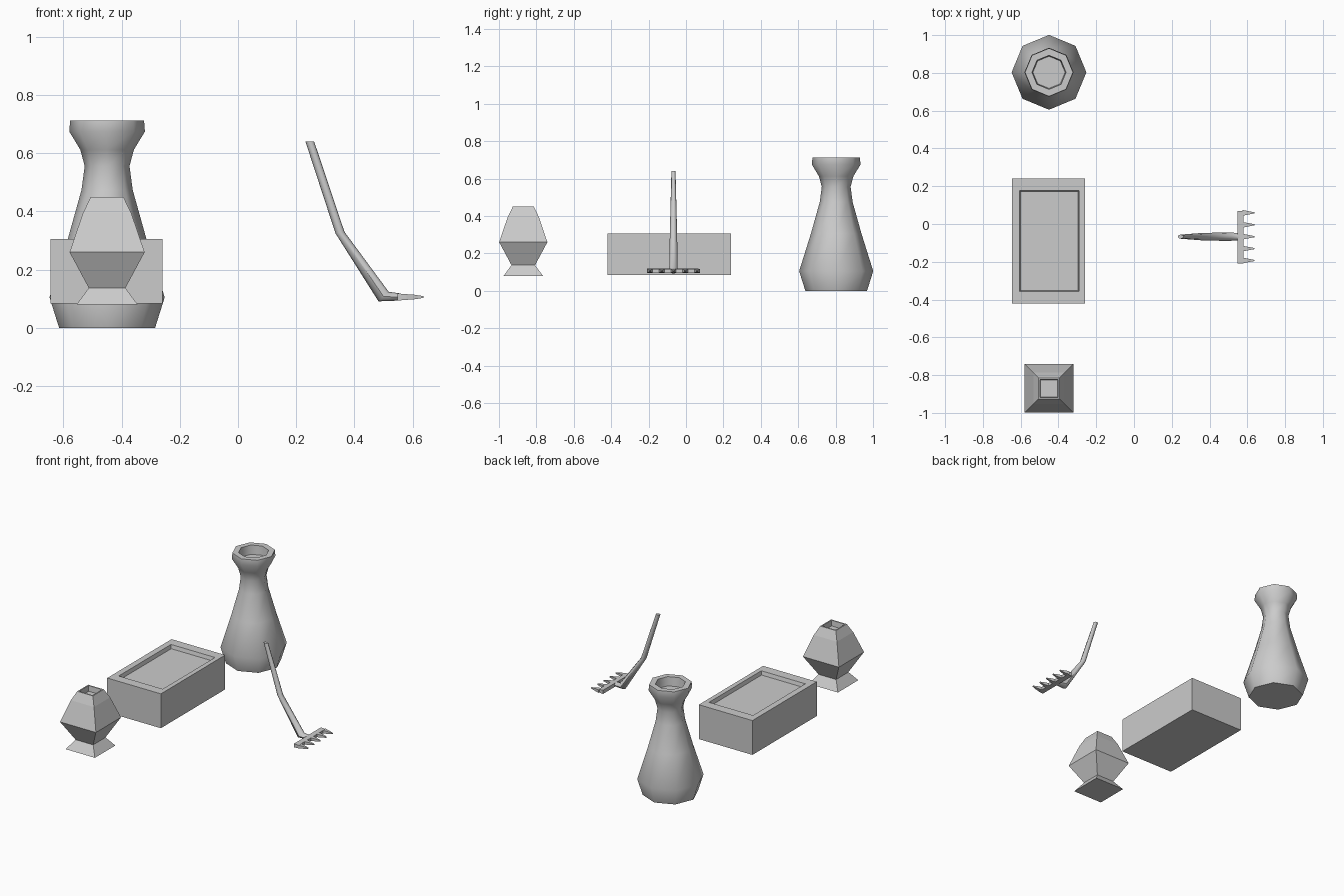
import bpy
from math import cos, sin, pi, sqrt, radians

if "Cube" in bpy.data.objects:
    bpy.data.objects.remove(bpy.data.objects["Cube"])


def loft(name, rings, smooth=False):
    """Skin a list of equal-length vertex rings and cap both ends."""
    n = len(rings[0])
    verts = [v for ring in rings for v in ring]
    faces = [tuple(reversed(range(n))), tuple(range(len(verts) - n, len(verts)))]
    for k in range(len(rings) - 1):
        for i in range(n):
            j = (i + 1) % n
            faces.append((k*n + i, k*n + j, (k+1)*n + j, (k+1)*n + i))
    mesh = bpy.data.meshes.new(name)
    mesh.from_pydata(verts, [], faces)
    obj = bpy.data.objects.new(name, mesh)
    bpy.context.collection.objects.link(obj)
    bpy.context.view_layer.objects.active = obj
    obj.select_set(True)
    bpy.ops.object.mode_set(mode='EDIT')
    bpy.ops.mesh.select_all(action='SELECT')
    bpy.ops.mesh.normals_make_consistent(inside=False)
    bpy.ops.object.mode_set(mode='OBJECT')
    if smooth:
        bpy.ops.object.shade_smooth_by_angle(angle=radians(46))
    obj.select_set(False)
    return obj


def polygon(cx, cy, z, r, n, turn=0):
    return [(cx + r*cos(turn + 2*pi*i/n), cy + r*sin(turn + 2*pi*i/n), z) for i in range(n)]


def rect(x0, x1, y0, y1, z):
    return [(x0, y0, z), (x1, y0, z), (x1, y1, z), (x0, y1, z)]


# Tall eight-sided vase with recessed mouth
tall = [(.165, 0), (.198, .105), (.135, .306), (.088, .474), (.077, .556),
        (.092, .612), (.130, .675), (.127, .713), (.090, .713), (.085, .655)]
loft("tall_vase", [polygon(-.45, .803, z, r, 8) for r, z in tall], True)

# Small square vase with recessed mouth
small = [(.105, .08), (.063, .137), (.129, .26), (.083, .395),
         (.056, .45), (.048, .45), (.045, .415)]
loft("square_vase", [polygon(-.45, -.87, z, h*sqrt(2), 4, pi/4) for h, z in small])

# Planter box with shallow tray
loft("planter_box", [rect(-.645, -.26, -.42, .24, .083),
                     rect(-.645, -.26, -.42, .24, .306),
                     rect(-.606, -.29, -.358, .178, .306),
                     rect(-.600, -.296, -.352, .172, .282)])

# Bent rake handle: inner point, outer point, half width along y
Y = -.067
path = [((.232, .64), (.262, .64), .011), ((.335, .325), (.366, .33), .019),
        ((.483, .091), (.518, .124), .023), ((.56, .094), (.56, .118), .018)]
rings = []
for (xa, za), (xb, zb), w in path:
    cx, cz, dx, dz = (xa+xb)/2, (za+zb)/2, (xb-xa)/2, (zb-za)/2
    rings.append([(cx + dx*cos(a), Y + w*sin(a), cz + dz*cos(a))
                  for a in (2*pi*i/8 for i in range(8))])
loft("rake_handle", rings, True)


def slab(x, y0, y1, h):
    return [(x, y0, .106 - h), (x, y1, .106 - h), (x, y1, .106 + h), (x, y0, .106 + h)]


# Rake crossbar and five tapered tines
loft("rake_crossbar", [slab(.548, -.208, .068, .012), slab(.58, -.208, .068, .010)])
for i in range(5):
    y = -.193 + i*.063
    loft(f"rake_tine_{i+1}", [slab(.575, y - .015, y + .015, .010),
                              slab(.605, y - .009, y + .009, .008),
                              slab(.638, y - .003, y + .003, .003)])
